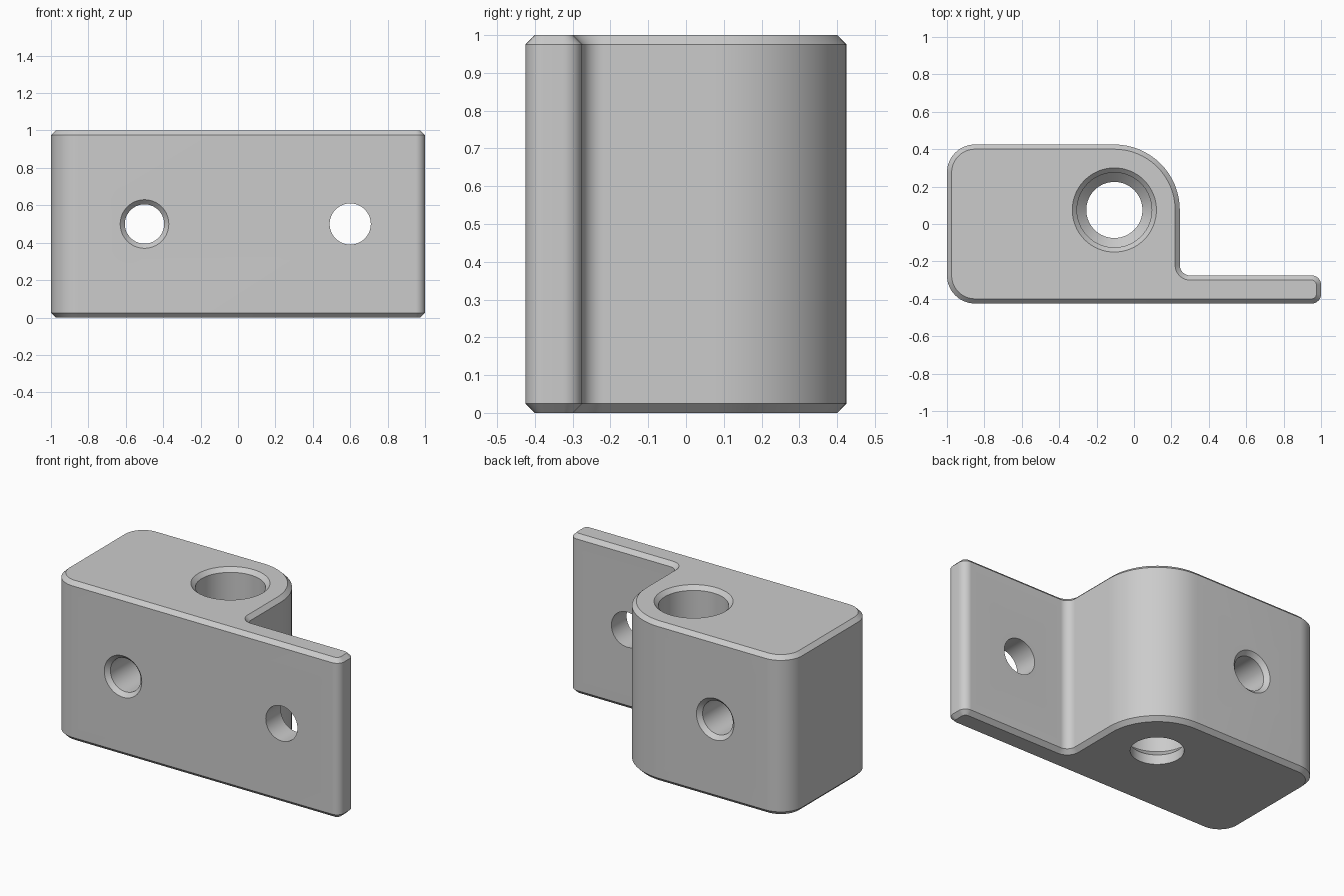
import bpy, bmesh, math
from mathutils import Matrix, Vector

cube = bpy.data.objects.get("Cube")
if cube:
    bpy.data.objects.remove(cube, do_unlink=True)

CHAMFER = 0.025
HALF_DEPTH = 0.425

grey = bpy.data.materials.new("light grey metal")
grey.use_nodes = True
colour = (0.6, 0.6, 0.6, 1)
grey.diffuse_color = colour
grey.node_tree.nodes["Principled BSDF"].inputs["Base Color"].default_value = colour


def loft(name, rings):
    """Solid through rings of equal point count, capped at both ends."""
    bm = bmesh.new()
    loops = [[bm.verts.new(p) for p in ring] for ring in rings]
    n = len(loops[0])
    for a, b in zip(loops, loops[1:]):
        for i in range(n):
            j = (i + 1) % n
            bm.faces.new((a[i], a[j], b[j], b[i]))
    bm.faces.new(loops[0][::-1])
    bm.faces.new(loops[-1])
    bmesh.ops.recalc_face_normals(bm, faces=bm.faces)
    mesh = bpy.data.meshes.new(name)
    bm.to_mesh(mesh)
    bm.free()
    mesh.materials.append(grey)
    obj = bpy.data.objects.new(name, mesh)
    bpy.context.collection.objects.link(obj)
    return obj


# Rounded corners of the plan: centre x, centre y, radius, start angle, sweep
CORNERS = [
    (-0.85, -0.275, 0.15, 180, 90),
    (0.95, -0.375, 0.05, 270, 90),
    (0.95, -0.325, 0.05, 0, 90),
    (0.30, -0.22, 0.055, 270, -90),
    (-0.105, 0.075, 0.35, 0, 90),
    (-0.85, 0.275, 0.15, 90, 90),
]


def outline(inset, z, steps=16):
    points = []
    for cx, cy, r, start, sweep in CORNERS:
        r -= math.copysign(inset, sweep)
        for i in range(steps + 1):
            a = math.radians(start + sweep * i / steps)
            points.append((cx + r * math.cos(a), cy + r * math.sin(a), z))
    return points


def hole_cutter(name, profile, place, segments=64):
    """Turned cutter from (radius, height) pairs."""
    rings = []
    for r, h in profile:
        ring = []
        for i in range(segments):
            a = math.tau * i / segments
            ring.append(place @ Vector((r * math.cos(a), r * math.sin(a), h)))
        rings.append(ring)
    obj = loft(name, rings)
    obj.hide_render = True
    return obj


# Block and flange in one chamfered body
bracket = loft("bracket_body", [
    outline(CHAMFER, 0), outline(0, CHAMFER),
    outline(0, 1 - CHAMFER), outline(CHAMFER, 1)])

along_y = Matrix.Rotation(math.radians(-90), 4, 'X')
over = 0.05
d = HALF_DEPTH

cutters = [
    # Vertical stepped bore with a conical seat near the bottom
    hole_cutter("vertical_bore", [
        (0.15, -over), (0.15, 0.06), (0.2, 0.11), (0.2, 1 - CHAMFER),
        (0.2 + CHAMFER + over, 1 + over)],
        Matrix.Translation((-0.105, 0.075, 0))),
    # Cross hole through the block, chamfered at both ends
    hole_cutter("block_cross_hole", [
        (0.13 + over, -d - over), (0.13 - CHAMFER, CHAMFER - d),
        (0.13 - CHAMFER, d - CHAMFER), (0.13 + over, d + over)],
        Matrix.Translation((-0.5, 0, 0.5)) @ along_y),
    # Plain hole through the flange
    hole_cutter("flange_hole", [(0.11, -0.5), (0.11, -0.2)],
                Matrix.Translation((0.6, 0, 0.5)) @ along_y),
]

bpy.ops.object.select_all(action='DESELECT')
bracket.select_set(True)
bpy.context.view_layer.objects.active = bracket
for cutter in cutters:
    cut = bracket.modifiers.new(cutter.name, 'BOOLEAN')
    cut.operation = 'DIFFERENCE'
    cut.solver = 'EXACT'
    cut.object = cutter
    bpy.ops.object.modifier_apply(modifier=cut.name)
    bpy.data.objects.remove(cutter, do_unlink=True)

bpy.ops.object.shade_smooth_by_angle(angle=math.radians(30))
